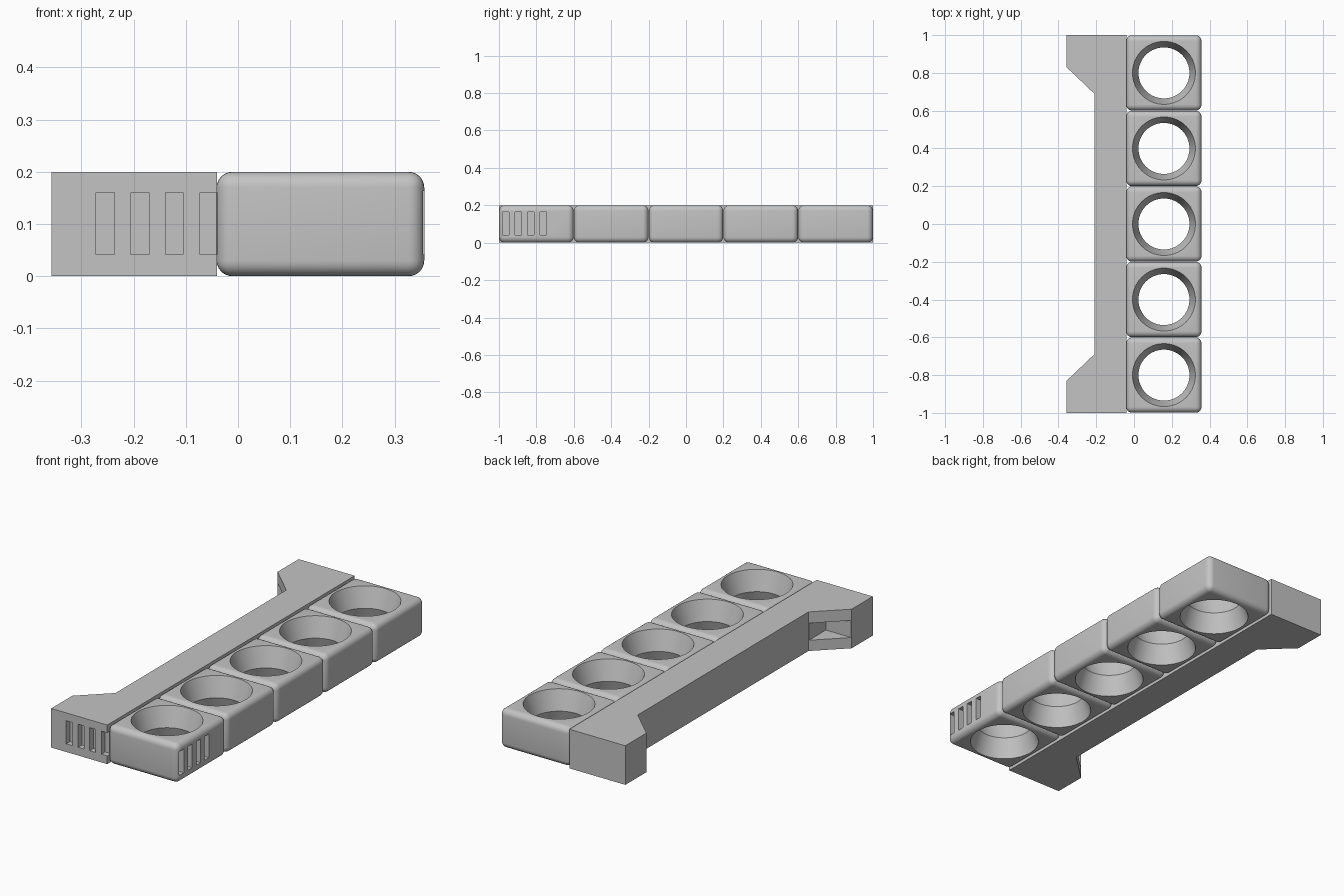
import bpy, bmesh, math

if "Cube" in bpy.data.objects:
    bpy.data.objects.remove(bpy.data.objects["Cube"])

H = 0.2          # overall height
HALF = 0.357     # half width
SEAM = -0.04     # where rail and blocks meet

grey = bpy.data.materials.new("plain_grey")
grey.use_nodes = True
grey.diffuse_color = (0.55, 0.55, 0.55, 1)
grey.node_tree.nodes["Principled BSDF"].inputs["Base Color"].default_value = (0.55, 0.55, 0.55, 1)


def finish(name, bm):
    bmesh.ops.recalc_face_normals(bm, faces=bm.faces)
    mesh = bpy.data.meshes.new(name)
    bm.to_mesh(mesh)
    bm.free()
    mesh.materials.append(grey)
    obj = bpy.data.objects.new(name, mesh)
    bpy.context.collection.objects.link(obj)
    return obj


def prism(name, outline, z0, z1):
    """Extrude a plan outline from z0 to z1."""
    bm = bmesh.new()
    face = bm.faces.new([bm.verts.new((x, y, z0)) for x, y in outline])
    top = bmesh.ops.extrude_face_region(bm, geom=[face])["geom"]
    verts = [g for g in top if isinstance(g, bmesh.types.BMVert)]
    bmesh.ops.translate(bm, verts=verts, vec=(0, 0, z1 - z0))
    return finish(name, bm)


def box(name, x0, x1, y0, y1, z0, z1):
    return prism(name, [(x0, y0), (x1, y0), (x1, y1), (x0, y1)], z0, z1)


def waisted_cutter(cx, cy, sides=64):
    """Hourglass solid: narrow at mid height, flaring up and down."""
    bm = bmesh.new()
    rings = []
    for z, r in ((-0.02, 0.173), (H / 2, 0.135), (H + 0.02, 0.173)):
        rings.append([bm.verts.new((cx + r * math.cos(a), cy + r * math.sin(a), z))
                      for a in (math.tau * i / sides for i in range(sides))])
    for low, high in zip(rings, rings[1:]):
        for i in range(sides):
            j = (i + 1) % sides
            bm.faces.new((low[i], low[j], high[j], high[i]))
    bm.faces.new(rings[0])
    bm.faces.new(rings[-1])
    return finish("hole_cutter", bm)


def apply_all(obj):
    bpy.ops.object.select_all(action="DESELECT")
    obj.select_set(True)
    bpy.context.view_layer.objects.active = obj
    for mod in list(obj.modifiers):
        bpy.ops.object.modifier_apply(modifier=mod.name)


def cut(obj, cutters):
    for cutter in cutters:
        mod = obj.modifiers.new("cut", "BOOLEAN")
        mod.object = cutter
        mod.operation = "DIFFERENCE"
        mod.solver = "EXACT"
    apply_all(obj)
    for cutter in cutters:
        bpy.data.objects.remove(cutter)


# Side rail with flared ends
half_plan = [(SEAM, 1), (-HALF, 1), (-HALF, 0.83), (-0.21, 0.69)]
rail = prism("side_rail", half_plan + [(x, -y) for x, y in reversed(half_plan)], 0, H)

# Triangular recesses in the flares, and vent slots in the front end
cutters = []
for s in (-1, 1):
    cutters.append(prism("recess_cutter",
                         [(-0.212, 0.65 * s), (-0.212, 0.828 * s), (-0.4, 0.828 * s)],
                         0.055, 0.142))
for x0, x1 in ((-0.272, -0.237), (-0.205, -0.171), (-0.139, -0.105), (-0.073, -0.03)):
    cutters.append(box("slot_cutter", x0, x1, -1.1, -0.97, 0.042, 0.16))
cut(rail, cutters)

# Row of rounded blocks, each with a waisted through hole
for i in range(5):
    cy = -0.8 + 0.4 * i
    block = box(f"ring_block_{i + 1}", SEAM - 0.001, HALF, cy - 0.199, cy + 0.199, 0, H)
    bevel = block.modifiers.new("round", "BEVEL")
    bevel.width = 0.03
    bevel.segments = 6
    cutters = [waisted_cutter((SEAM + HALF) / 2, cy)]
    if i == 0:
        # Vent slots in the outer side of the first block
        for k in range(4):
            y0 = -0.981 + 0.067 * k
            cutters.append(box("slot_cutter", HALF - 0.03, HALF + 0.1,
                               y0, y0 + 0.034, 0.042, 0.163))
    cut(block, cutters)
    bpy.ops.object.shade_smooth_by_angle(angle=math.radians(18))
